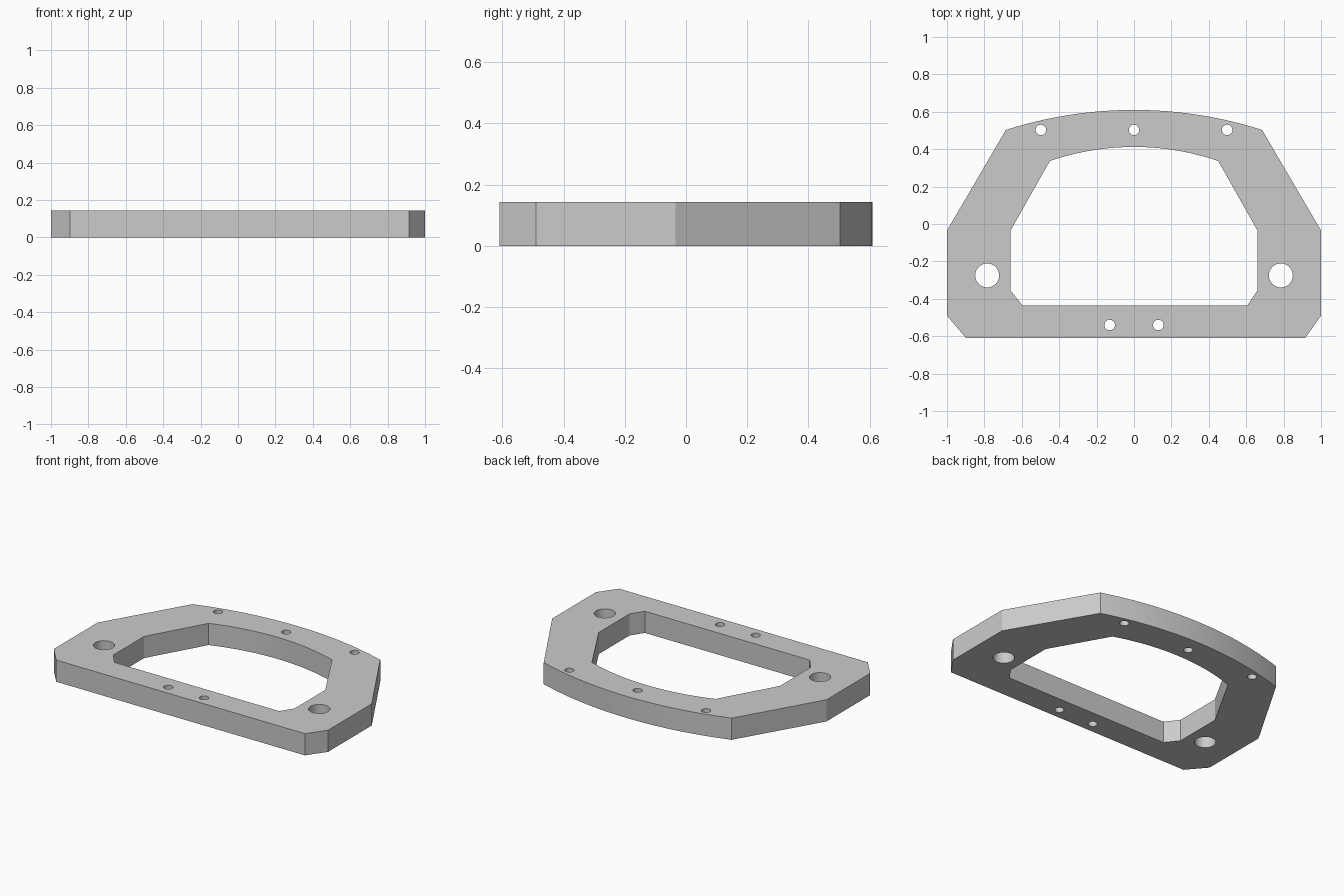
import bpy
import bmesh
from math import sin, cos, asin, tau

HEIGHT = 0.143

cube = bpy.data.objects.get("Cube")
if cube:
    bpy.data.objects.remove(cube, do_unlink=True)


def crown(half_width, y_end, y_apex, steps=24):
    """Shallow arc running from right (+x) to left through the apex."""
    rise = y_apex - y_end
    radius = (half_width ** 2 + rise ** 2) / (2 * rise)
    sweep = asin(half_width / radius)
    angles = [sweep * (1 - 2 * i / steps) for i in range(steps + 1)]
    return [(radius * sin(a), y_apex - radius + radius * cos(a)) for a in angles]


def circle(x, y, radius, sides=32):
    return [(x + radius * cos(tau * i / sides), y + radius * sin(tau * i / sides))
            for i in range(sides)]


# Outer outline and central opening, each closed by a curved crown
outer = [(-1, -0.035), (-1, -0.49), (-0.898, -0.61),
         (0.915, -0.61), (1, -0.49), (1, -0.035)] + crown(0.685, 0.503, 0.61)
opening = [(-0.66, -0.035), (-0.66, -0.355), (-0.595, -0.437),
           (0.605, -0.437), (0.66, -0.355), (0.66, -0.035)] + crown(0.45, 0.337, 0.412)

# Screw holes along the crown and front bar, larger holes in the side arms
holes = [circle(x, 0.503, 0.028) for x in (-0.498, 0, 0.498)]
for side in (-1, 1):
    holes.append(circle(side * 0.13, -0.54, 0.028))
    holes.append(circle(side * 0.785, -0.275, 0.064))

# Filled flat profile extruded to a plate
curve = bpy.data.curves.new("frame_profile", "CURVE")
curve.dimensions = "2D"
curve.fill_mode = "BOTH"
curve.extrude = HEIGHT / 2
for loop in [outer, opening] + holes:
    spline = curve.splines.new("POLY")
    spline.points.add(len(loop) - 1)
    for point, (x, y) in zip(spline.points, loop):
        point.co = (x, y, 0, 1)
    spline.use_cyclic_u = True

helper = bpy.data.objects.new("frame_profile", curve)
bpy.context.collection.objects.link(helper)
bpy.context.view_layer.update()
evaluated = helper.evaluated_get(bpy.context.evaluated_depsgraph_get())
mesh = bpy.data.meshes.new_from_object(evaluated)
bpy.data.objects.remove(helper, do_unlink=True)

# Weld the caps to the walls and rest the plate on the ground
bm = bmesh.new()
bm.from_mesh(mesh)
bmesh.ops.remove_doubles(bm, verts=bm.verts, dist=0.0005)
bmesh.ops.translate(bm, verts=bm.verts, vec=(0, 0, HEIGHT / 2))
bmesh.ops.recalc_face_normals(bm, faces=bm.faces)
bm.to_mesh(mesh)
bm.free()

frame = bpy.data.objects.new("mounting_frame", mesh)
bpy.context.collection.objects.link(frame)

# Plain grey finish
grey = bpy.data.materials.new("plain_grey")
grey.use_nodes = True
colour = (0.6, 0.6, 0.6, 1)
grey.diffuse_color = colour
grey.node_tree.nodes["Principled BSDF"].inputs["Base Color"].default_value = colour
mesh.materials.clear()
mesh.materials.append(grey)

bpy.context.view_layer.objects.active = frame
frame.select_set(True)
bpy.ops.object.shade_smooth_by_angle(angle=0.5)
